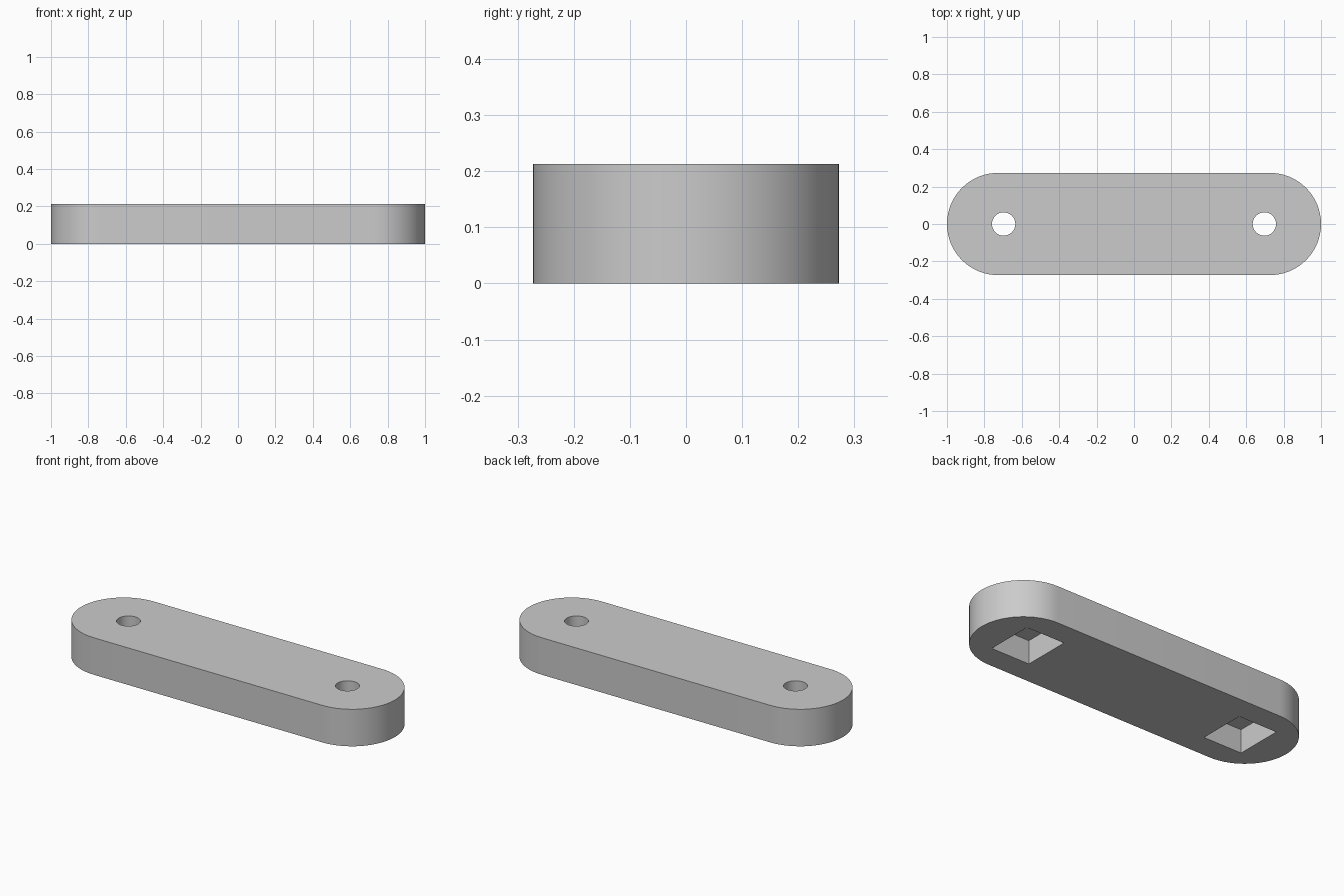
import bpy, bmesh, math

if "Cube" in bpy.data.objects:
    bpy.data.objects.remove(bpy.data.objects["Cube"])

LENGTH, RADIUS, HEIGHT = 2.0, 0.273, 0.213
HOLE_X, HOLE_R = 0.697, 0.0625
POCKET_X, POCKET_Y, POCKET_DEPTH = 0.243, 0.275, 0.135
ARC = 32  # segments in each rounded end

grey = bpy.data.materials.new("plain_grey")
grey.diffuse_color = (0.6, 0.6, 0.6, 1)
grey.use_nodes = True
grey.node_tree.nodes["Principled BSDF"].inputs["Base Color"].default_value = grey.diffuse_color


def prism(name, outline, z0, z1):
    """Extrude a closed 2D outline from z0 to z1."""
    bm = bmesh.new()
    face = bm.faces.new([bm.verts.new((x, y, z0)) for x, y in outline])
    ext = bmesh.ops.extrude_face_region(bm, geom=[face])
    top = [v for v in ext["geom"] if isinstance(v, bmesh.types.BMVert)]
    bmesh.ops.translate(bm, verts=top, vec=(0, 0, z1 - z0))
    bmesh.ops.recalc_face_normals(bm, faces=bm.faces[:])
    mesh = bpy.data.meshes.new(name)
    bm.to_mesh(mesh)
    bm.free()
    mesh.materials.append(grey)
    obj = bpy.data.objects.new(name, mesh)
    bpy.context.collection.objects.link(obj)
    return obj


def arc(cx, r, start, sweep, n):
    return [(cx + r * math.cos(start + sweep * i / n),
             r * math.sin(start + sweep * i / n)) for i in range(n + 1)]


# Round-ended bar
cx = LENGTH / 2 - RADIUS
bar = prism("link_bar",
            arc(cx, RADIUS, -math.pi / 2, math.pi, ARC)
            + arc(-cx, RADIUS, math.pi / 2, math.pi, ARC), 0, HEIGHT)

# Bolt hole and rectangular nut pocket at each end
cutters = []
for side, label in ((-1, "left"), (1, "right")):
    x = side * HOLE_X
    a, b = POCKET_X / 2, POCKET_Y / 2
    cutters.append(prism(label + "_pocket_cutter",
                         [(x - a, -b), (x + a, -b), (x + a, b), (x - a, b)],
                         -0.1, POCKET_DEPTH))
    cutters.append(prism(label + "_hole_cutter",
                         arc(x, HOLE_R, 0, 2 * math.pi, 32)[:-1],
                         POCKET_DEPTH - 0.05, HEIGHT + 0.1))

bpy.context.view_layer.objects.active = bar
bar.select_set(True)
for cutter in cutters:
    cutter.hide_render = True
    mod = bar.modifiers.new(cutter.name, "BOOLEAN")
    mod.operation, mod.solver, mod.object = "DIFFERENCE", "EXACT", cutter
    bpy.ops.object.modifier_apply(modifier=mod.name)
    bpy.data.objects.remove(cutter)

bpy.ops.object.shade_smooth_by_angle(angle=math.radians(30))
